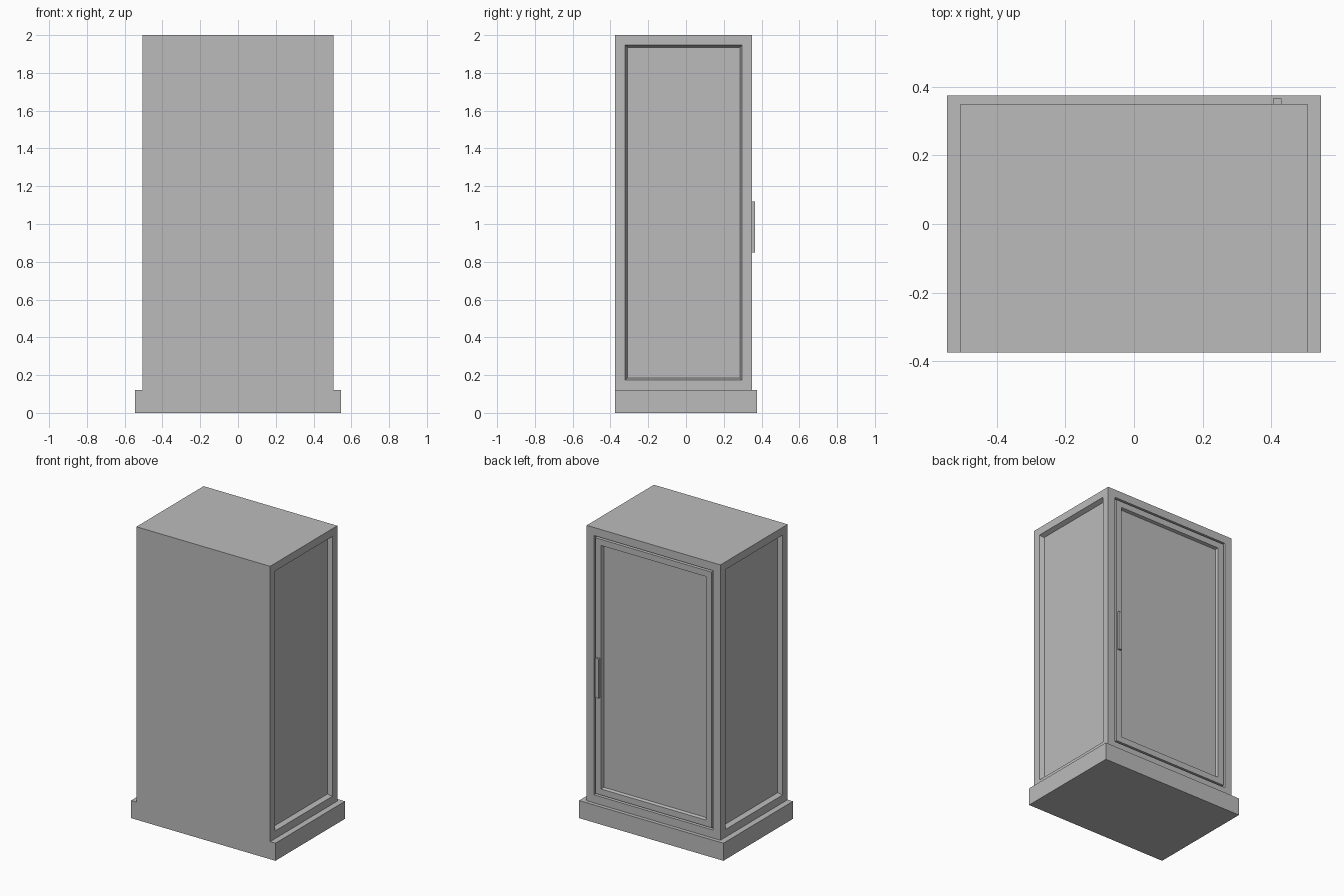
import bpy, bmesh
from mathutils import Vector

old = bpy.data.objects.get("Cube")
if old:
    bpy.data.objects.remove(old, do_unlink=True)

grey = bpy.data.materials.new("plain grey")
grey.use_nodes = True
colour = (0.5, 0.5, 0.5, 1)
grey.diffuse_color = colour
grey.node_tree.nodes["Principled BSDF"].inputs["Base Color"].default_value = colour


def box(name, low, high, panels=()):
    """Box between two corners; panels = (direction, [(inset, depth), ...])."""
    low, high = Vector(low), Vector(high)
    bm = bmesh.new()
    bmesh.ops.create_cube(bm, size=1)
    for v in bm.verts:
        v.co = (low + high) / 2 + v.co * (high - low)
    bm.normal_update()
    for direction, steps in panels:
        face = next(f for f in bm.faces if f.normal.dot(Vector(direction)) > 0.9
                    and f.calc_area() > 0.1)
        for inset, depth in steps:
            bmesh.ops.inset_region(bm, faces=[face], thickness=inset,
                                   depth=depth, use_even_offset=True)
            bm.normal_update()
    mesh = bpy.data.meshes.new(name)
    bm.to_mesh(mesh)
    bm.free()
    mesh.materials.append(grey)
    obj = bpy.data.objects.new(name, mesh)
    bpy.context.collection.objects.link(obj)
    return obj


# Plinth, flush with the body on its plain side
box("plinth", (-0.545, -0.375, 0), (0.545, 0.375, 0.12))

# Cabinet with a sunken panel on each side, and a door outlined by a groove
side_panel = [(0.053, 0), (0.012, -0.03)]
door = [(0.055, 0), (0.002, -0.02), (0.008, 0), (0.002, 0.02),
        (0.042, 0), (0.006, -0.02)]
box("cabinet", (-0.505, -0.375, 0.12), (0.505, 0.35, 2),
    [((1, 0, 0), side_panel), ((-1, 0, 0), side_panel), ((0, 1, 0), door)])

# Door handle
box("door_handle", (0.405, 0.345, 0.85), (0.43, 0.365, 1.12))
